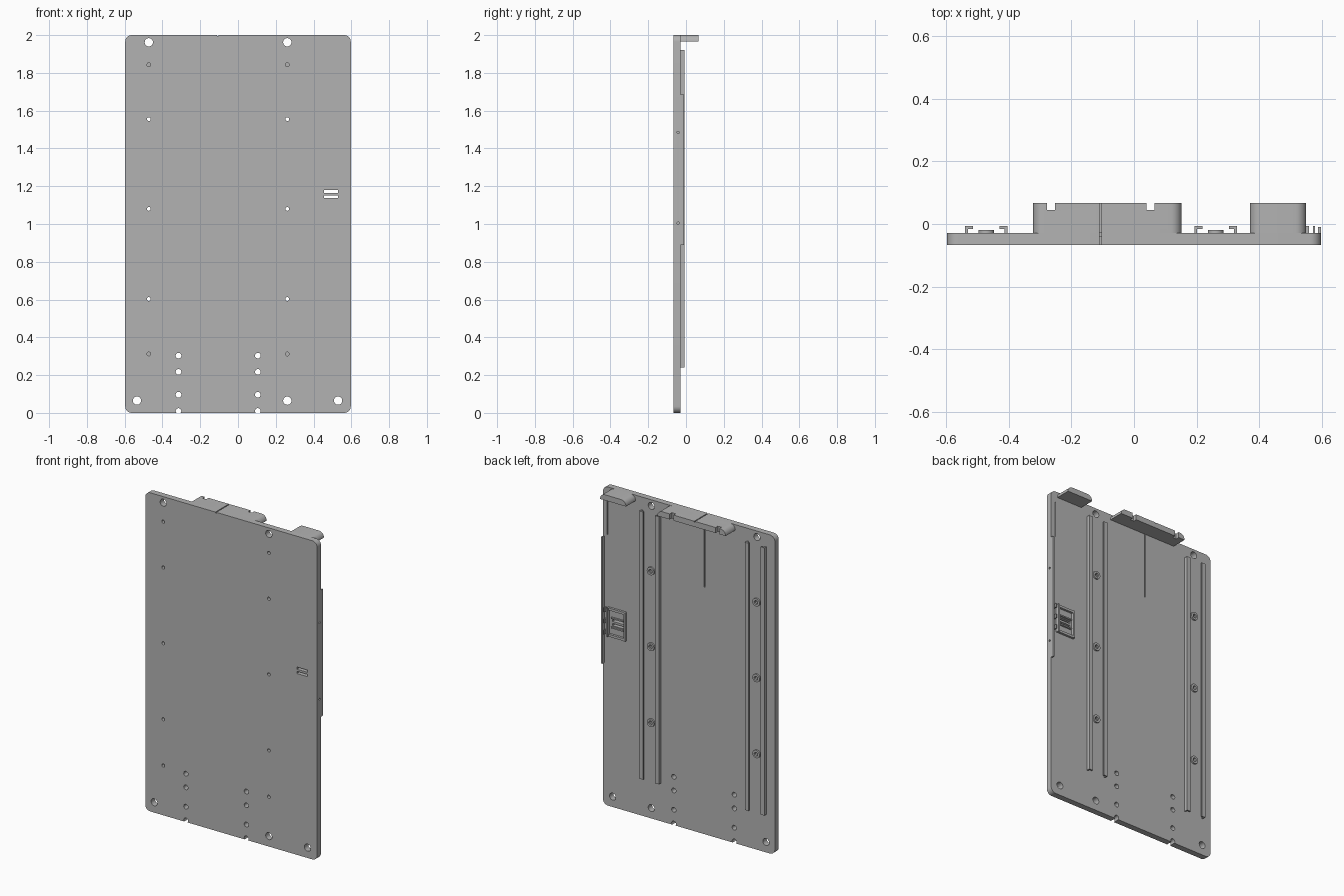
import bpy, bmesh, math
from mathutils import Vector

old = bpy.data.objects.get("Cube")
if old:
    bpy.data.objects.remove(old, do_unlink=True)

grey = bpy.data.materials.new("plain grey")
grey.use_nodes = True
GREY = (0.45, 0.45, 0.45, 1)
grey.diffuse_color = GREY
grey.node_tree.nodes["Principled BSDF"].inputs["Base Color"].default_value = GREY

FRONT, BACK, DEEP = -0.067, -0.029, 0.067   # plate faces and ledge rim
RAIL_TOP = -0.007


def prism(bm, pts, vec):
    """Extrude a closed 3D outline along vec."""
    face = bm.faces.new([bm.verts.new(p) for p in pts])
    out = bmesh.ops.extrude_face_region(bm, geom=[face])["geom"]
    moved = [v for v in out if isinstance(v, bmesh.types.BMVert)]
    bmesh.ops.translate(bm, vec=Vector(vec), verts=moved)


def box(bm, x0, x1, y0, y1, z0, z1):
    prism(bm, [(x0, y0, z0), (x1, y0, z0), (x1, y1, z0), (x0, y1, z0)], (0, 0, z1 - z0))


def disc(bm, x, z, r, y0, y1, n=24):
    ring = [(x + r * math.cos(t * math.tau / n), y0, z + r * math.sin(t * math.tau / n))
            for t in range(n)]
    prism(bm, ring, (0, y1 - y0, 0))


def rounded(bm, x0, x1, z0, z1, y0, y1, r_top, r_bottom, steps=8):
    """Slab facing y with rounded top and bottom corners."""
    pts = []
    corners = [(x1, z1, -1, -1, r_top, 0), (x0, z1, 1, -1, r_top, 1),
               (x0, z0, 1, 1, r_bottom, 2), (x1, z0, -1, 1, r_bottom, 3)]
    for x, z, sx, sz, r, q in corners:
        for i in range(steps + 1 if r else 1):
            a = (q + i / steps) * math.pi / 2
            pts.append((x + sx * r + r * math.cos(a), y0, z + sz * r + r * math.sin(a)))
    prism(bm, pts, (0, y1 - y0, 0))


def finish(name, bm):
    bmesh.ops.recalc_face_normals(bm, faces=bm.faces)
    mesh = bpy.data.meshes.new(name)
    bm.to_mesh(mesh)
    bm.free()
    mesh.materials.append(grey)
    ob = bpy.data.objects.new(name, mesh)
    bpy.context.collection.objects.link(ob)
    return ob


def cut(ob, bm):
    """Subtract the cutter and bake the result."""
    cutter = finish("cutter", bm)
    cutter.hide_render = True
    mod = ob.modifiers.new("cut", "BOOLEAN")
    mod.operation, mod.solver, mod.object = "DIFFERENCE", "EXACT", cutter
    mod.use_self = True
    bpy.context.view_layer.update()
    deps = bpy.context.evaluated_depsgraph_get()
    baked = bpy.data.meshes.new_from_object(ob.evaluated_get(deps))
    ob.modifiers.clear()
    ob.data = baked
    bpy.data.objects.remove(cutter, do_unlink=True)


def smooth(ob):
    bpy.ops.object.select_all(action="DESELECT")
    ob.select_set(True)
    bpy.context.view_layer.objects.active = ob
    bpy.ops.object.shade_smooth_by_angle(angle=math.radians(30))


# Main plate
bm = bmesh.new()
rounded(bm, -0.597, 0.597, 0, 2, FRONT, BACK, 0.035, 0.035)
plate = finish("main_plate", bm)

# Holes, slots and grooves
COLUMNS = (-0.472, 0.261)
SCREWS = (1.555, 1.08, 0.603)
SLIT = -0.107
bm = bmesh.new()
for x, z in [(-0.472, 1.962), (0.261, 1.962), (-0.535, 0.065), (0.261, 0.065), (0.53, 0.065)]:
    disc(bm, x, z, 0.022, -0.1, 0)
for x in (-0.315, 0.105):
    for z in (0.303, 0.217, 0.096, 0.01):
        disc(bm, x, z, 0.015, -0.1, 0)
for x in COLUMNS:
    for z in SCREWS:
        disc(bm, x, z, 0.01, -0.1, 0)
    for z in (1.843, 0.312):
        disc(bm, x, z, 0.01, -0.1, -0.045)
for z in (1.172, 1.145):
    box(bm, 0.455, 0.53, -0.1, 0, z - 0.007, z + 0.007)
for z in (1.485, 1.005):      # pin holes in the side edge
    prism(bm, [(0.57, -0.042 + 0.006 * math.cos(a * math.tau / 12),
                z + 0.006 * math.sin(a * math.tau / 12)) for a in range(12)], (0.1, 0, 0))
prism(bm, [(SLIT - 0.003, -0.1, 1.994), (SLIT - 0.003, -0.1, 2.1), (SLIT - 0.003, 0, 2.1),
           (SLIT - 0.003, 0, 1.55), (SLIT - 0.003, -0.04, 1.55),
           (SLIT - 0.003, -0.04, 1.994)], (0.006, 0, 0))
box(bm, 0.562, 0.568, -0.036, 0, 1.7, 1.93)
cut(plate, bm)
smooth(plate)

# Top ledges
for name, x0, x1 in [("wide_ledge", -0.322, 0.152), ("narrow_ledge", 0.37, 0.55)]:
    bm = bmesh.new()
    rounded(bm, x0, x1, 1.965, 2, BACK, DEEP, 0.034, 0)
    ledge = finish(name, bm)
    if name == "wide_ledge":
        bm = bmesh.new()
        for x in (-0.265, 0.053):
            box(bm, x - 0.013, x + 0.013, 0.045, 0.1, 1.9, 2.1)
        box(bm, SLIT - 0.003, SLIT + 0.003, -0.1, 0.1, 1.994, 2.1)
        cut(ledge, bm)
    smooth(ledge)

# Hooked rails, in mirrored pairs around each screw column
for side, cx in zip(("right", "left"), COLUMNS):
    for s, edge in ((-1, "outer"), (1, "inner")):
        outline = [(0.068, BACK), (0.068, RAIL_TOP), (0.042, RAIL_TOP), (0.042, -0.016),
                   (0.059, -0.016), (0.059, BACK)]
        bm = bmesh.new()
        prism(bm, [(cx + s * x, y, 0.24) for x, y in outline], (0, 0, 1.68))
        finish(f"{side}_rail_{edge}", bm)
    # Screw bosses
    for i, z in enumerate(SCREWS):
        bm = bmesh.new()
        disc(bm, cx, z, 0.025, BACK, -0.019)
        boss = finish(f"{side}_boss_{i + 1}", bm)
        bm = bmesh.new()
        disc(bm, cx, z, 0.012, -0.1, 0.1)
        cut(boss, bm)
        smooth(boss)

# Thin rail along the side edge
bm = bmesh.new()
box(bm, 0.588, 0.597, BACK, -0.01, 0.89, 1.685)
finish("edge_rail", bm)

# Slotted latch frame
bm = bmesh.new()
box(bm, 0.432, 0.442, BACK, -0.012, 1.07, 1.25)
box(bm, 0.55, 0.559, BACK, RAIL_TOP, 1.07, 1.25)
for z in (1.07, 1.235):
    box(bm, 0.442, 0.55, BACK, -0.015, z, z + 0.015)
for z in (1.125, 1.184):
    box(bm, 0.45, 0.535, BACK, -0.018, z, z + 0.008)
for z in (1.08, 1.15, 1.22):
    box(bm, 0.572, 0.579, BACK, RAIL_TOP, z, z + 0.025)
finish("latch_frame", bm)
